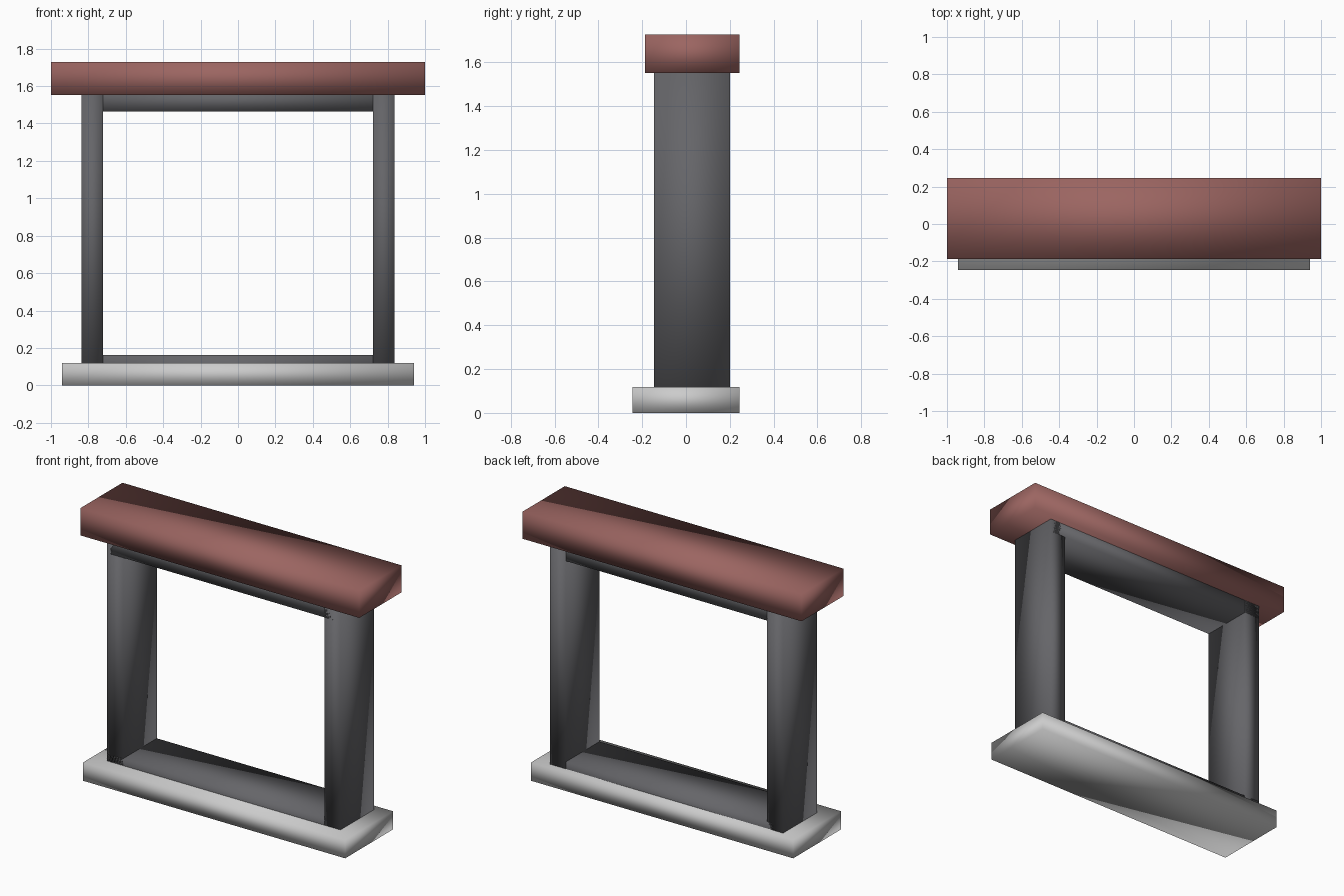
import bpy
import bmesh
from mathutils import Matrix, Vector

if "Cube" in bpy.data.objects:
    bpy.data.objects.remove(bpy.data.objects["Cube"])


def material(name, rgb):
    mat = bpy.data.materials.new(name)
    mat.diffuse_color = (*rgb, 1.0)
    mat.use_nodes = True
    mat.node_tree.nodes["Principled BSDF"].inputs["Base Color"].default_value = mat.diffuse_color
    return mat


def box(name, x, y, z, mat=None):
    """Smooth-shaded box given by its (min, max) extents."""
    lo, hi = Vector((x[0], y[0], z[0])), Vector((x[1], y[1], z[1]))
    bm = bmesh.new()
    bmesh.ops.create_cube(bm, size=1.0, matrix=Matrix.LocRotScale((lo + hi) / 2, None, hi - lo))
    for face in bm.faces:
        face.smooth = True
    mesh = bpy.data.meshes.new(name)
    bm.to_mesh(mesh)
    bm.free()
    if mat:
        mesh.materials.append(mat)
    obj = bpy.data.objects.new(name, mesh)
    bpy.context.collection.objects.link(obj)
    return obj


red = material("red_stone", (0.33, 0.13, 0.12))
dark = material("dark_frame", (0.13, 0.13, 0.14))

# Base slab and red top slab, flush at the back
box("base_slab", (-0.94, 0.94), (-0.245, 0.245), (0.0, 0.118))
box("top_slab", (-1.0, 1.0), (-0.187, 0.245), (1.552, 1.728), red)

# Inner frame: two posts, a sill and a header of equal depth
outer, inner, depth = 0.836, 0.722, (-0.145, 0.2)
bottom, top, bar = 0.048, 1.58, 0.115
box("right_post", (inner, outer), depth, (bottom, top), dark)
box("left_post", (-outer, -inner), depth, (bottom, top), dark)
box("sill_bar", (-outer, outer), depth, (bottom, bottom + bar), dark)
box("header_bar", (-outer, outer), depth, (top - bar, top), dark)
